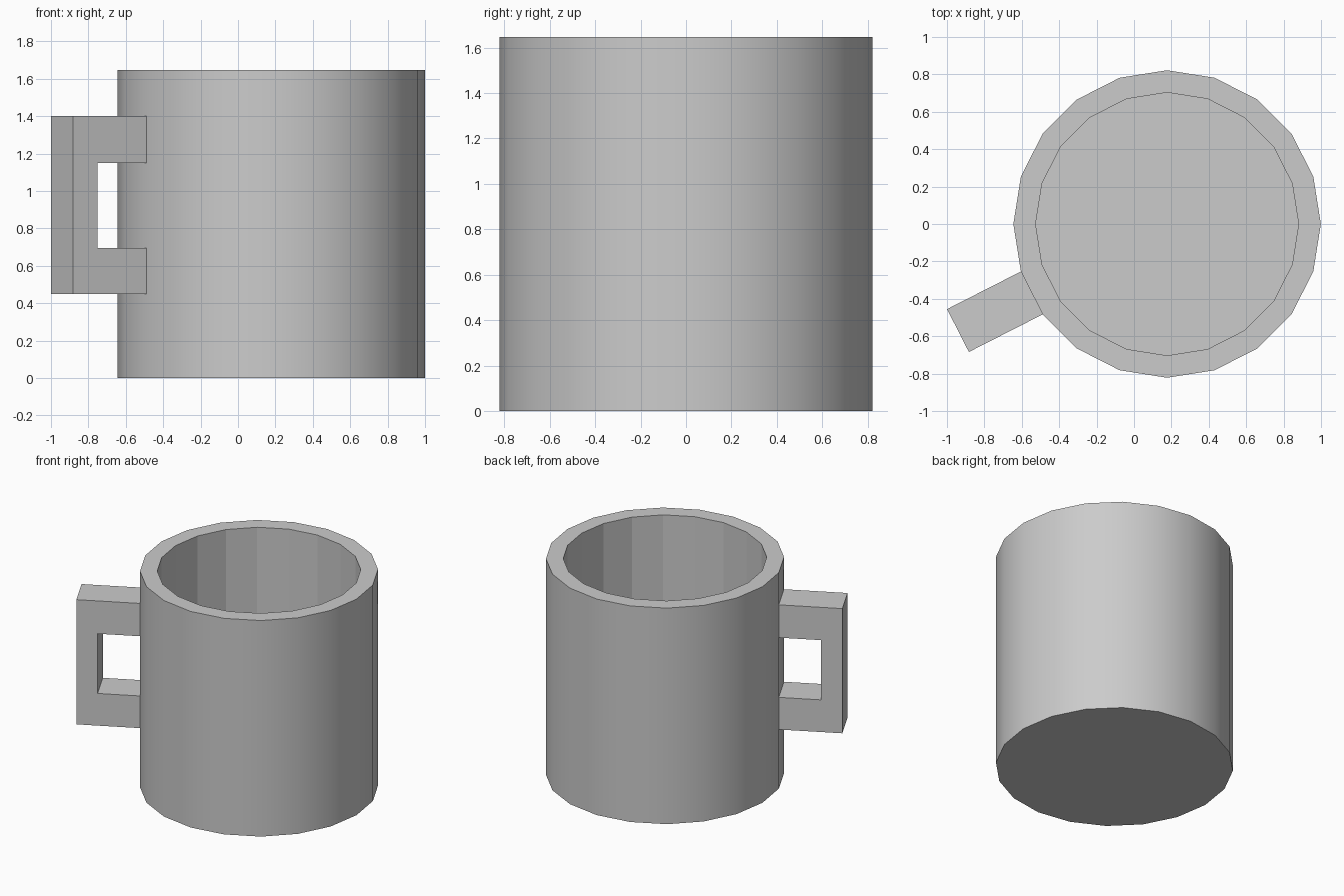
import bpy, bmesh
from math import cos, sin, pi, radians
from mathutils import Vector

if "Cube" in bpy.data.objects:
    bpy.data.objects.remove(bpy.data.objects["Cube"])

SIDES = 20
CX, R_OUT, R_IN = 0.177, 0.822, 0.703
HEIGHT, FLOOR = 1.646, 0.12


def finish(bm, name):
    mesh = bpy.data.meshes.new(name)
    bm.to_mesh(mesh)
    bm.free()
    obj = bpy.data.objects.new(name, mesh)
    bpy.context.collection.objects.link(obj)
    return obj


def ring(bm, r, z):
    return [bm.verts.new((CX + r * cos(2 * pi * i / SIDES),
                          r * sin(2 * pi * i / SIDES), z)) for i in range(SIDES)]


# Cup body: smooth outer wall, flat rim, faceted inner wall and floor
bm = bmesh.new()
rings = [ring(bm, r, z) for r, z in
         ((R_OUT, 0), (R_OUT, HEIGHT), (R_IN, HEIGHT), (R_IN, FLOOR))]
for k in range(3):
    for i in range(SIDES):
        j = (i + 1) % SIDES
        face = bm.faces.new((rings[k][i], rings[k][j], rings[k + 1][j], rings[k + 1][i]))
        face.smooth = (k == 0)
bm.faces.new(rings[0][::-1])
bm.faces.new(rings[3])
bmesh.ops.recalc_face_normals(bm, faces=bm.faces)
for e in bm.edges:
    e.smooth = all(f.smooth for f in e.link_faces) and e.calc_face_angle() < radians(30)
finish(bm, "cup_body")

# Handle: square C profile extruded to the width of one wall facet
angle = radians(207)
out = Vector((cos(angle), sin(angle), 0))
side = Vector((-sin(angle), cos(angle), 0))
apothem = R_OUT * cos(pi / SIDES)
half = R_OUT * sin(pi / SIDES)
start, inner, end = apothem - 0.03, apothem + 0.295, apothem + 0.443
profile = [(start, 0.45), (end, 0.45), (end, 1.40), (start, 1.40),
           (start, 1.15), (inner, 1.15), (inner, 0.695), (start, 0.695)]
bm = bmesh.new()
face = bm.faces.new([bm.verts.new(Vector((CX, 0, z)) + out * d - side * half)
                     for d, z in profile])
ext = bmesh.ops.extrude_face_region(bm, geom=[face])
bmesh.ops.translate(bm, vec=side * 2 * half,
                    verts=[g for g in ext["geom"] if isinstance(g, bmesh.types.BMVert)])
bmesh.ops.recalc_face_normals(bm, faces=bm.faces)
finish(bm, "handle")
